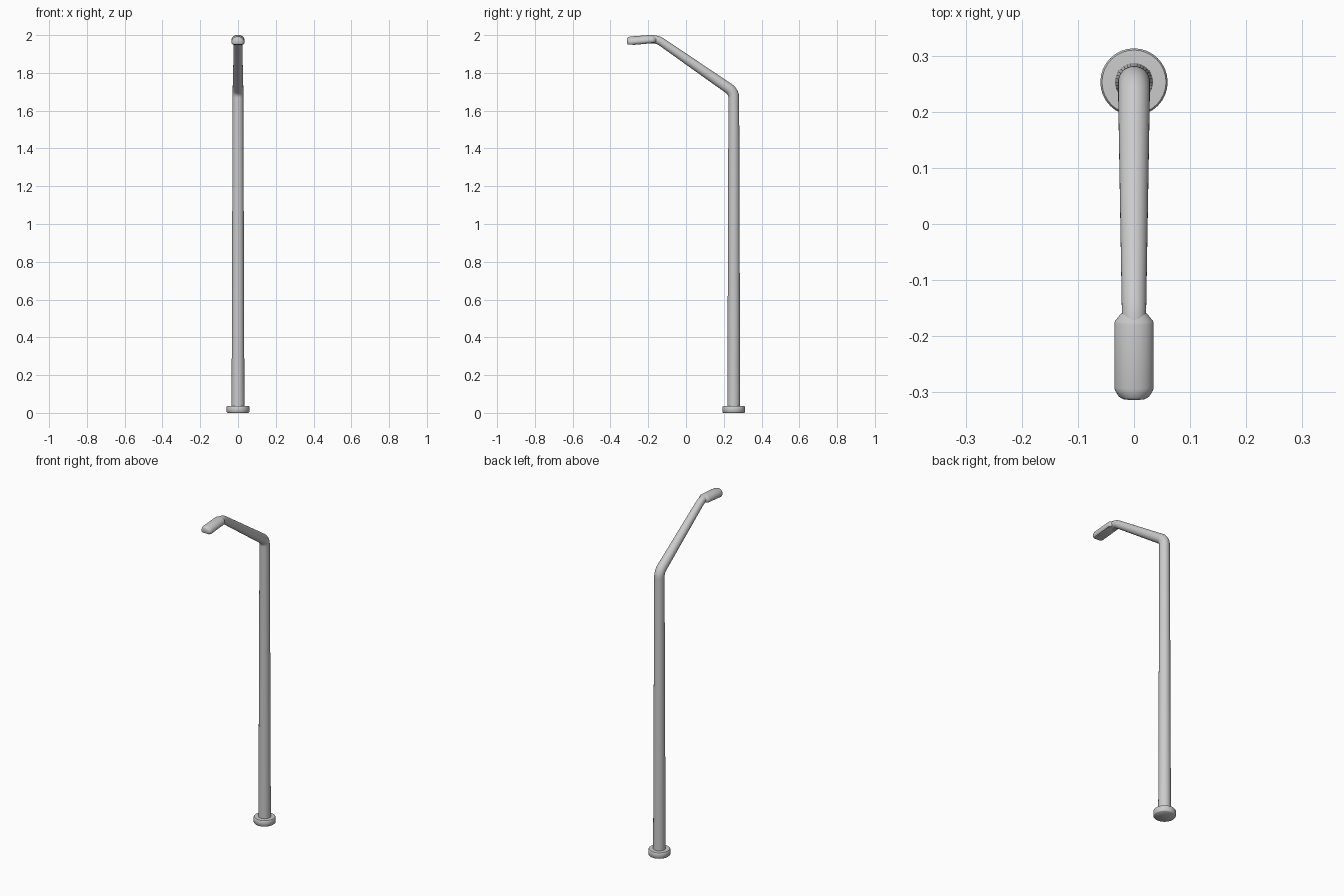
import bpy, bmesh, math
from mathutils import Vector

if "Cube" in bpy.data.objects:
    bpy.data.objects.remove(bpy.data.objects["Cube"])

POLE_Y = 0.253


def loft(name, rings, angle):
    """Skin a list of equal-length closed rings and cap both ends."""
    bm = bmesh.new()
    rows = [[bm.verts.new(p) for p in ring] for ring in rings]
    n = len(rows[0])
    for a, b in zip(rows, rows[1:]):
        for i in range(n):
            j = (i + 1) % n
            bm.faces.new((a[i], a[j], b[j], b[i]))
    bm.faces.new(rows[0])
    bm.faces.new(rows[-1])
    bmesh.ops.recalc_face_normals(bm, faces=bm.faces)
    mesh = bpy.data.meshes.new(name)
    bm.to_mesh(mesh)
    bm.free()
    ob = bpy.data.objects.new(name, mesh)
    bpy.context.collection.objects.link(ob)
    bpy.ops.object.select_all(action='DESELECT')
    ob.select_set(True)
    bpy.context.view_layer.objects.active = ob
    bpy.ops.object.shade_smooth_by_angle(angle=math.radians(angle))
    return ob


def circle(center, u, v, r, n=32):
    return [center + r * (math.cos(t) * u + math.sin(t) * v)
            for t in (2 * math.pi * i / n for i in range(n))]


X, Y, Z = Vector((1, 0, 0)), Vector((0, 1, 0)), Vector((0, 0, 1))

# base flange
flange = [(0.056, 0), (0.060, 0.004), (0.060, 0.032), (0.057, 0.036), (0.03, 0.037)]
loft("base_flange", [circle(Vector((0, POLE_Y, z)), X, Y, r) for r, z in flange], 50)

# bent, tapering pole with rounded elbows
corners = [Vector(p) for p in ((0, POLE_Y, 0.02), (0, POLE_Y, 1.699),
                               (0, -0.153, 1.980), (0, -0.20, 1.977))]
path = [corners[0]]
for a, c, b in zip(corners, corners[1:], corners[2:]):
    p0 = c + (a - c).normalized() * 0.032
    p2 = c + (b - c).normalized() * 0.032
    for k in range(9):
        t = k / 8
        path.append(p0 * (1 - t) ** 2 + c * 2 * t * (1 - t) + p2 * t * t)
path.append(corners[3])
total = sum((b - a).length for a, b in zip(path, path[1:]))
rings, run = [], 0
for i, p in enumerate(path):
    if i:
        run += (p - path[i - 1]).length
    tangent = (path[min(i + 1, len(path) - 1)] - path[max(i - 1, 0)]).normalized()
    f = run / total
    radius = 0.034 - 0.0075 * f if f < 0.78 else 0.0282 - 0.0072 * (f - 0.78) / 0.22
    rings.append(circle(p, X, X.cross(tangent), radius))
loft("pole", rings, 60)

# lamp head: domed top, flat underside, chamfered ends, tilted slightly down
start, end = Vector((0, -0.158, 1.962)), Vector((0, -0.311, 1.948))
axis = (end - start).normalized()
up = axis.cross(X)
if up.z < 0:
    up = -up


def head_ring(s, w, h, lift=0.0, n=24):
    c = start + axis * s
    pts = [(w * 0.80, 0), (w * 0.96, h * 0.14)]
    pts += [(w * math.cos(math.pi * i / n), h * (0.3 + 0.7 * math.sin(math.pi * i / n)))
            for i in range(n + 1)]
    pts += [(-w * 0.96, h * 0.14), (-w * 0.80, 0)]
    return [c + X * x + up * (z + lift) for x, z in pts]


sections = [(0.0, 0.022, 0.032, 0.003), (0.004, 0.026, 0.035, 0.001),
            (0.014, 0.034, 0.040, 0), (0.018, 0.035, 0.041, 0),
            (0.132, 0.035, 0.043, 0), (0.138, 0.034, 0.042, 0),
            (0.149, 0.027, 0.037, 0.002), (0.153, 0.020, 0.030, 0.005)]
loft("lamp_head", [head_ring(*s) for s in sections], 45)

# shallow lens under the head
def lens_ring(drop, w, s0, s1):
    return [start + axis * s + X * x - up * drop
            for s, x in ((s0, -w), (s0, w), (s1, w), (s1, -w))]


loft("lamp_lens", [lens_ring(-0.004, 0.024, 0.026, 0.126),
                   lens_ring(0.0015, 0.024, 0.026, 0.126),
                   lens_ring(0.003, 0.021, 0.030, 0.122)], 30)
